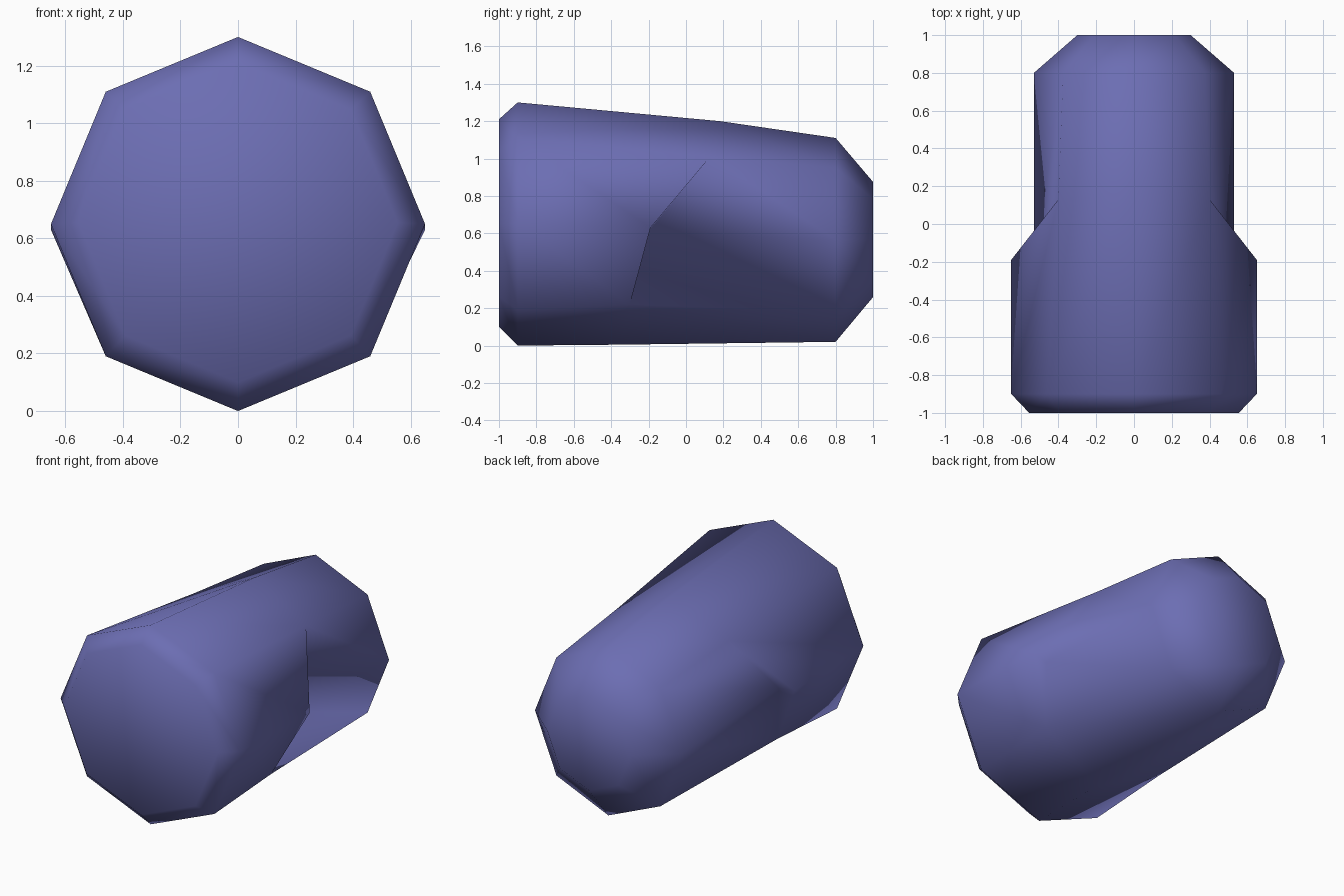
import bpy, bmesh, math

if "Cube" in bpy.data.objects:
    bpy.data.objects.remove(bpy.data.objects["Cube"])

mat = bpy.data.materials.new("dusty violet blue")
mat.diffuse_color = (0.15, 0.155, 0.45, 1)
mat.use_nodes = True
mat.node_tree.nodes["Principled BSDF"].inputs["Base Color"].default_value = mat.diffuse_color


def octagon(y, cz, rx, rz):
    """Eight points around the long axis, starting at the top, going to +x."""
    return [(rx * math.sin(i * math.pi / 4), y, cz + rz * math.cos(i * math.pi / 4))
            for i in range(8)]


def mirrored(half):
    """Complete a top-to-bottom half ring with its -x side."""
    return half + [(-x, y, z) for x, y, z in half[-2:0:-1]]


# Waist: slanted rim whose side points overhang the narrower rear
top, upper, lower, bottom = (0, 0.18, 1.20), (0.40, 0.13, 1.01), (0.45, -0.30, 0.22), (0, -0.35, 0.005)
rim = mirrored([top, upper, (0.65, -0.19, 0.63), lower, bottom])
inner = mirrored([top, upper, (0.53, -0.20, 0.61), lower, bottom])

bm = bmesh.new()


def add_ring(points):
    return [bm.verts.new(p) for p in points]


def bridge(a, b):
    for i in range(8):
        j = (i + 1) % 8
        corners = []
        for v in (a[i], a[j], b[j], b[i]):
            if v not in corners:
                corners.append(v)
        if len(corners) > 2:
            bm.faces.new(corners)


# Front bevel, front barrel, waist, rear barrel, rear bevel
front_end = add_ring(octagon(-1.0, 0.655, 0.555, 0.555))
front = add_ring(octagon(-0.9, 0.65, 0.65, 0.65))
waist = add_ring(rim)
waist_in = list(waist)
for i in (2, 6):                      # only the side points step inwards
    waist_in[i] = bm.verts.new(inner[i])
rear = add_ring(octagon(0.8, 0.565, 0.53, 0.545))
rear_end = add_ring(octagon(1.0, 0.567, 0.30, 0.308))

rings = [front_end, front, waist, waist_in, rear, rear_end]
for a, b in zip(rings, rings[1:]):
    bridge(a, b)
bm.faces.new(front_end)
bm.faces.new(rear_end)
bmesh.ops.recalc_face_normals(bm, faces=bm.faces)
for f in bm.faces:
    f.smooth = True

mesh = bpy.data.meshes.new("barrel_body")
bm.to_mesh(mesh)
bm.free()
mesh.materials.append(mat)
bpy.context.collection.objects.link(bpy.data.objects.new("barrel_body", mesh))
